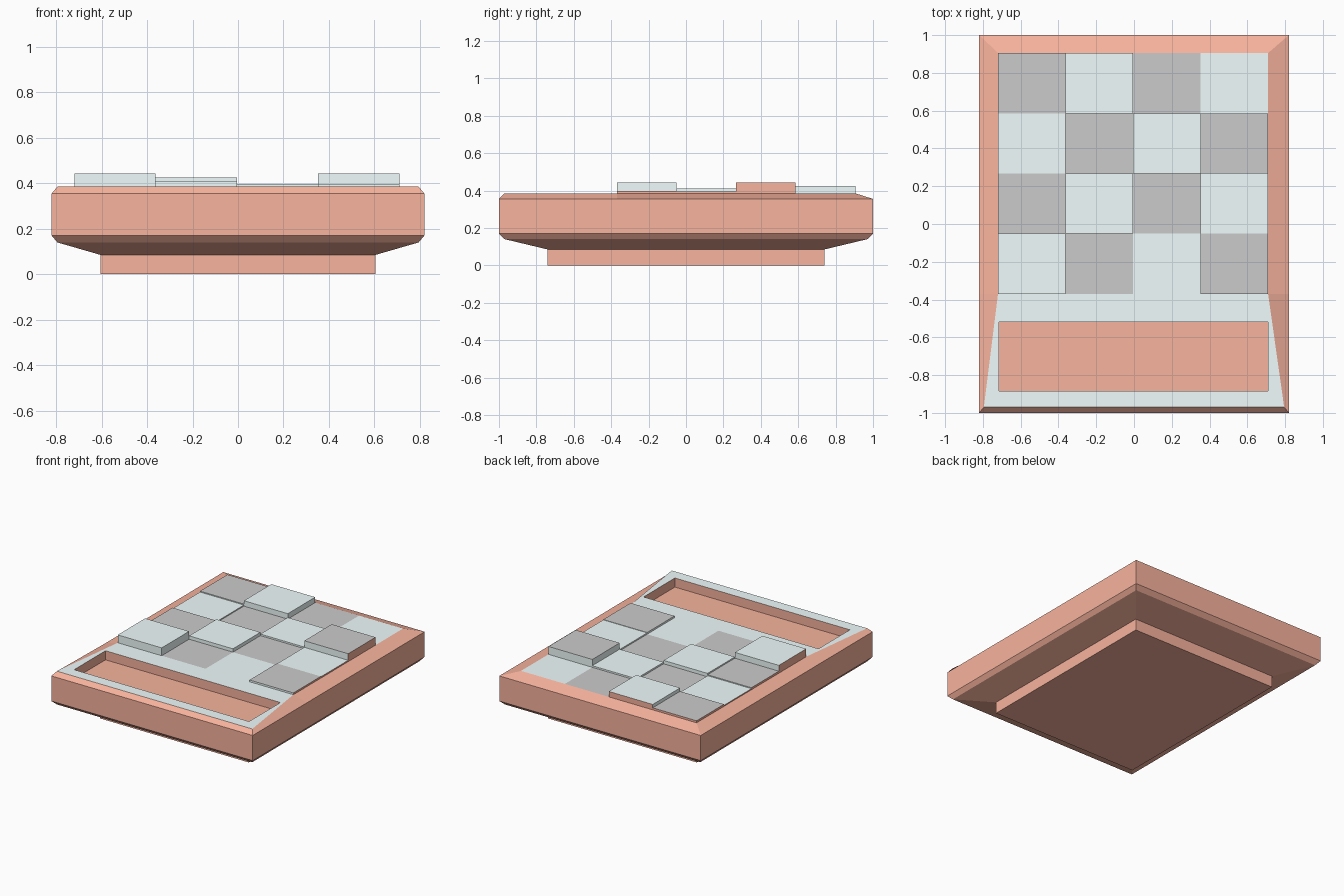
import bpy

if "Cube" in bpy.data.objects:
    bpy.data.objects.remove(bpy.data.objects["Cube"])


def material(name, rgb):
    m = bpy.data.materials.new(name)
    m.diffuse_color = (*rgb, 1)
    m.use_nodes = True
    m.node_tree.nodes["Principled BSDF"].inputs["Base Color"].default_value = m.diffuse_color
    return m


RED = material("red", (0.94, 0.455, 0.34))
PALE = material("pale_blue", (0.886, 0.986, 0.986))
GREY = None
TOP = 0.385          # height of the flat top
MID = -0.37          # front edge of the tile grid
LEFT, RIGHT, BACK = -0.72, 0.71, 0.905


def make(name, verts, faces, mats, face_mats=None):
    me = bpy.data.meshes.new(name)
    me.from_pydata(verts, [], faces)
    for m in mats:
        me.materials.append(m)
    for p, i in zip(me.polygons, face_mats or [0] * len(faces)):
        p.material_index = i
    me.update()
    ob = bpy.data.objects.new(name, me)
    bpy.context.collection.objects.link(ob)
    return ob


def loft(rings):
    """Quads joining successive rings of equal length (counter-clockwise from above)."""
    n = len(rings[0])
    verts = [v for r in rings for v in r]
    faces = [(k * n + i, k * n + (i + 1) % n, (k + 1) * n + (i + 1) % n, (k + 1) * n + i)
             for k in range(len(rings) - 1) for i in range(n)]
    return verts, faces


# Tray shell: stepped foot, sloped underside, straight rim and bevelled lip
def ring(x, y, z):
    return [(-x, -y, z), (x, -y, z), (x, MID, z), (x, y, z), (-x, y, z), (-x, MID, z)]


lip = [(-0.795, -0.97, TOP), (0.795, -0.97, TOP), (RIGHT, MID, TOP),
       (RIGHT, BACK, TOP), (LEFT, BACK, TOP), (LEFT, MID, TOP)]
profile = [(0.605, 0.74, 0), (0.605, 0.74, 0.085), (0.795, 0.97, 0.14),
           (0.82, 1.0, 0.17), (0.82, 1.0, 0.355)]
verts, faces = loft([ring(*p) for p in profile] + [lip])
faces.append((5, 4, 3, 2, 1, 0))
make("tray_shell", verts, faces, [RED])


# Front panel with a sunken tray
def rect(z):
    return [(-0.715, -0.885, z), (0.71, -0.885, z), (0.71, -0.52, z), (-0.715, -0.52, z)]


outline = [lip[0], lip[1], lip[2], lip[5]]
verts, faces = loft([outline, rect(TOP), rect(0.318)])
faces.append((8, 9, 10, 11))
make("front_panel", verts, faces, [PALE, RED], [0] * 4 + [1] * 5)

# Checkered tiles: rise above the top, rows from back to front
RISE = [[0.015, 0.04, 0, 0],
        [0.008, 0, 0.012, 0.058],
        [0.015, 0.025, 0, 0.01],
        [0.058, 0, 0, 0.013]]
DX, DY = (RIGHT - LEFT) / 4, (BACK - MID) / 4


def rise(r, c):
    return RISE[r][c] if 0 <= r < 4 and 0 <= c < 4 else 0


for r in range(4):
    for c in range(4):
        x0, y1 = LEFT + c * DX, BACK - r * DY
        corners = [(x0, y1 - DY), (x0 + DX, y1 - DY), (x0 + DX, y1), (x0, y1)]
        h = rise(r, c)
        verts = [(x, y, TOP + h) for x, y in corners]
        faces, fm = [(0, 1, 2, 3)], [0]
        # side walls only where the neighbour is lower; outer walls are red
        for i, (dr, dc) in enumerate([(1, 0), (0, 1), (-1, 0), (0, -1)]):
            low = rise(r + dr, c + dc)
            if h > low:
                j, n = (i + 1) % 4, len(verts)
                verts += [(*corners[i], TOP + low), (*corners[j], TOP + low)]
                faces.append((n, n + 1, j, i))
                outer = r + dr < 0 or not 0 <= c + dc < 4
                fm.append(2 if outer else 1)
        top = GREY if (r + c) % 2 == 0 else PALE
        make(f"tile_{r + 1}_{c + 1}", verts, faces, [top, PALE, RED], fm)
